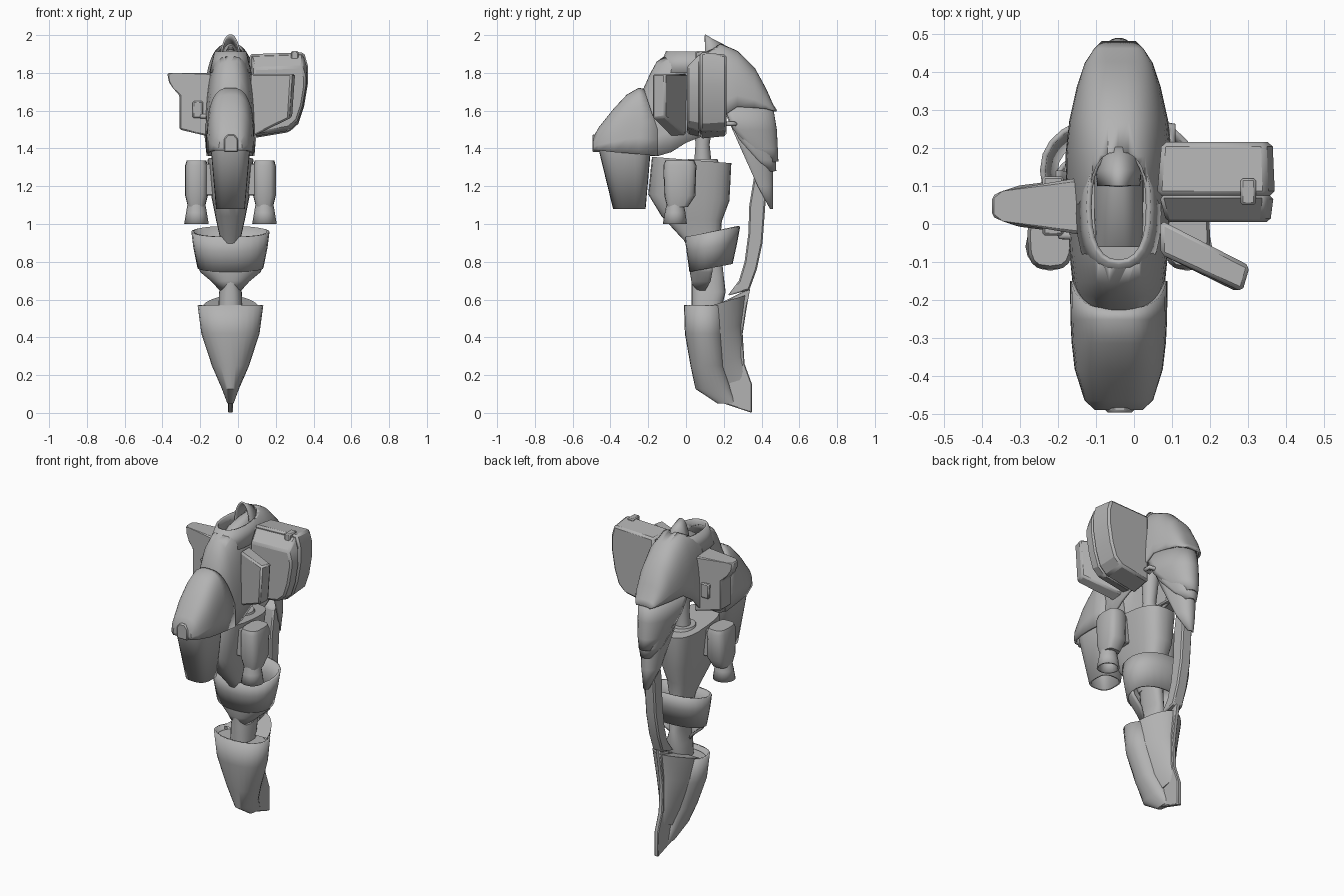
import bpy, bmesh
from math import sin, cos, pi, radians
from mathutils import Vector

cube = bpy.data.objects.get("Cube")
if cube:
    bpy.data.objects.remove(cube, do_unlink=True)

CX = -0.04  # centre plane of the body

grey = bpy.data.materials.new("plain grey")
grey.use_nodes = True
grey.diffuse_color = (0.45, 0.45, 0.45, 1)
grey.node_tree.nodes["Principled BSDF"].inputs["Base Color"].default_value = (0.45, 0.45, 0.45, 1)


def finish(name, bm, thick=0, bevel=0, angle=35):
    bmesh.ops.recalc_face_normals(bm, faces=bm.faces)
    mesh = bpy.data.meshes.new(name)
    bm.to_mesh(mesh)
    bm.free()
    obj = bpy.data.objects.new(name, mesh)
    bpy.context.collection.objects.link(obj)
    mesh.materials.append(grey)
    bpy.ops.object.select_all(action='DESELECT')
    obj.select_set(True)
    bpy.context.view_layer.objects.active = obj
    bpy.ops.object.shade_smooth_by_angle(angle=radians(angle))
    if thick:
        mod = obj.modifiers.new("Shell", 'SOLIDIFY')
        mod.thickness, mod.offset = thick, 0
    if bevel:
        mod = obj.modifiers.new("Edges", 'BEVEL')
        mod.width, mod.segments = bevel, 1
    return obj


def loft(name, sections, axis='z', arch=False, cx=CX, power=2.4, n=24,
         caps=(True, True), thick=0, tilt=0):
    """Skin superellipse sections (position, half width, low, high) along y or z."""
    bm = bmesh.new()
    rings = []
    for pos, hw, low, high in sections:
        ring = []
        for i in range(n + 1 if arch else n):
            t = pi * i / n * (1 if arch else 2)
            c, s = [(1 if v > 0 else -1) * abs(v) ** (2 / power) for v in (cos(t), sin(t))]
            w = low + (high - low) * (s if arch else (s + 1) / 2)
            co = (cx + hw * c, w, pos) if axis == 'z' else (cx + hw * c, pos, w)
            vert = bm.verts.new(co)
            vert.co.z += tilt * (vert.co.y - 0.14)
            ring.append(vert)
        rings.append(ring)
    for a, b in zip(rings, rings[1:]):
        for i in range(n):
            j = (i + 1) % len(a)
            bm.faces.new((a[i], a[j], b[j], b[i]))
    for ring, cap in zip((rings[0], rings[-1]), caps):
        if cap:
            bm.faces.new(ring)
    return finish(name, bm, thick)


def prism(name, outline, axis, a, b, bevel=0.006, scale=(1, 1)):
    """Extrude a 2D outline along an axis; scale sets the size of each end."""
    bm = bmesh.new()
    mid = sum((Vector(p) for p in outline), Vector((0, 0))) / len(outline)
    ends = []
    for pos, s in zip((a, b), scale):
        ring = []
        for p in outline:
            u, v = mid + (Vector(p) - mid) * s
            ring.append(bm.verts.new({'x': (pos, u, v), 'y': (u, pos, v), 'z': (u, v, pos)}[axis]))
        ends.append(ring)
        bm.faces.new(ring)
    for i in range(len(outline)):
        j = (i + 1) % len(outline)
        bm.faces.new((ends[0][i], ends[0][j], ends[1][j], ends[1][i]))
    return finish(name, bm, bevel=bevel, angle=25)


def box(name, x0, x1, y0, y1, z0, z1, bevel=0.006):
    return prism(name, [(x0, y0), (x1, y0), (x1, y1), (x0, y1)], 'z', z0, z1, bevel)


def pipe(name, points, radius):
    curve = bpy.data.curves.new(name, 'CURVE')
    curve.dimensions, curve.bevel_depth, curve.use_fill_caps = '3D', radius, True
    spline = curve.splines.new('POLY')
    spline.points.add(len(points) - 1)
    for p, co in zip(spline.points, points):
        p.co = (*co, 1)
    curve.materials.append(grey)
    obj = bpy.data.objects.new(name, curve)
    bpy.context.collection.objects.link(obj)


# Nose shell, its back edge bowed forward at the crown
nose = loft("nose_shell", [(-.483, .06, 1.39, 1.46), (-.46, .085, 1.39, 1.505), (-.38, .11, 1.38, 1.605),
                           (-.31, .118, 1.375, 1.68), (-.25, .121, 1.37, 1.715), (-.15, .122, 1.36, 1.71)],
            'y', arch=True, caps=(True, False), thick=.012, power=2.9)
for v in nose.data.vertices:
    if v.co.y > -.2:
        v.co.y -= .075 * max(0, (v.co.z - 1.5) / .215)
prism("nose_tip", [(-.075, 1.38), (0, 1.38), (0, 1.45), (-.02, 1.475), (-.055, 1.475), (-.075, 1.45)],
      'y', -.495, -.42)
loft("nose_skirt", [(1.08, .07, -.38, -.22), (1.4, .1, -.46, -.19)], power=3,
     caps=(False, True), thick=.012)

# Main upper shell with the cockpit opening cut through it
hull = loft("upper_shell", [(-.23, .09, 1.39, 1.69), (-.185, .105, 1.36, 1.79), (-.15, .115, 1.36, 1.855),
                            (-.08, .122, 1.38, 1.905), (0, .126, 1.43, 1.93),
                            (.1, .131, 1.47, 1.94), (.18, .133, 1.56, 1.95),
                            (.27, .123, 1.62, 1.91), (.36, .103, 1.615, 1.82), (.42, .083, 1.61, 1.71),
                            (.455, .06, 1.6, 1.63), (.475, .04, 1.595, 1.6)],
            'y', arch=True, caps=(True, False), thick=.014, power=2.6)
cutter = loft("cockpit_cutter", [(1.76, .078, -.105, .19), (2.1, .078, -.105, .19)])
cutter.hide_render = True
cut = hull.modifiers.new("Cockpit", 'BOOLEAN')
cut.operation, cut.object, cut.solver = 'DIFFERENCE', cutter, 'EXACT'
bpy.ops.object.select_all(action='DESELECT')
hull.select_set(True)
bpy.context.view_layer.objects.active = hull
for mod in list(hull.modifiers):
    bpy.ops.object.modifier_apply(modifier=mod.name)
bpy.data.objects.remove(cutter, do_unlink=True)

# Cockpit interior: rim, tub, canopy and pointed hood
loft("cockpit_rim", [(1.8, .105, -.145, .2), (1.912, .078, -.1, .19)],
     caps=(False, False), thick=.014)
loft("cockpit_tub", [(1.7, .1, -.13, .2), (1.79, .098, -.13, .21)])
loft("canopy", [(-.06, .062, 1.76, 1.84), (.02, .065, 1.76, 1.895), (.12, .065, 1.76, 1.915),
                (.2, .045, 1.76, 1.925)], 'y', arch=True)
loft("canopy_hood", [(.1, .052, 1.84, 2.0), (.14, .055, 1.86, 1.975), (.2, .035, 1.86, 1.945)],
     'y', arch=True, power=2, thick=.01, caps=(False, False))

# Layered plates down the back
plates = [("back_plate_outer", [(1.62, .118, .2, .455), (1.5, .1, .25, .475), (1.4, .075, .35, .48),
                                (1.33, .04, .43, .483)]),
          ("back_plate_middle", [(1.6, .105, .205, .44), (1.45, .088, .28, .465), (1.34, .065, .38, .47),
                                 (1.28, .03, .44, .472)]),
          ("back_plate_inner", [(1.58, .09, .21, .43), (1.4, .075, .29, .455), (1.2, .05, .38, .455),
                                (1.08, .012, .445, .455)])]
for name, secs in plates:
    loft(name, secs, arch=True, caps=(False, False), thick=.012, power=2.1)

# Left shoulder: pod with a sloped front panel, and a slanted shield
pod = [(.06, 1.9), (.35, 1.91), (.37, 1.84), (.37, 1.74), (.35, 1.62), (.32, 1.53), (.27, 1.485), (.06, 1.45)]
prism("shoulder_pod_rear", pod, 'y', .075, .215, .012, (1, .94))
panel = prism("shoulder_pod_front", pod, 'y', .005, .075, .01, (.88, .97))
for v in panel.data.vertices:
    if v.co.y < .03 and v.co.z > 1.8:
        v.co.z -= .05
box("pod_latch", .28, .32, .05, .12, 1.85, 1.915)
shield = [(.07, .01), (.305, -.11), (.285, -.178), (.07, -.08)]
s_obj = prism("shoulder_shield", shield, 'z', 1.46, 1.795, .01)
for v in s_obj.data.vertices:
    if v.co.z < 1.6:
        reach = max(0, v.co.x - .07)
        v.co.z += reach * .45
        v.co.x -= reach * .07

# Right shoulder wing, thinner towards its tip, with a small fitting
wing = prism("shoulder_wing", [(-.375, 1.8), (-.345, 1.8), (-.14, 1.8), (-.14, 1.46), (-.31, 1.5),
                               (-.31, 1.68), (-.345, 1.72), (-.365, 1.75)], 'y', -.5, .5, .008)
for v in wing.data.vertices:
    half = .075 + (v.co.x + .14) * .13 - (.02 if v.co.x < -.36 else 0)
    v.co.y = .047 + v.co.y * 2 * half
box("wing_fitting", -.24, -.185, -.03, .125, 1.56, 1.65)
pipe("wing_pipe", [(-.14, -.03, 1.57), (-.19, -.03, 1.57), (-.2, .0, 1.57)], .012)
pipe("rear_hook", [(.06, .21, 1.53), (.1, .22, 1.53), (.1, .255, 1.53), (.06, .26, 1.53)], .012)

# Waist post and hip body
loft("waist_post", [(1.28, .05, .04, .14), (1.42, .038, .05, .125), (1.6, .05, .04, .15)], power=2)
loft("waist_ring", [(1.31, .085, -.0, .18), (1.345, .07, .01, .165)], power=2)
loft("hip_body", [(1.33, .122, -.18, .24), (1.13, .1, -.2, .23), (1.02, .078, -.13, .19),
                  (.9, .05, -.01, .18), (.84, .045, .02, .18)], power=2.8, tilt=-.08)

# Thrusters on both sides of the hip
for side, label in ((1, "left"), (-1, "right")):
    x = CX + side * .18
    loft(label + "_thruster", [(1.335, .052, -.11, .045), (1.31, .06, -.12, .055), (1.15, .06, -.115, .05),
                               (1.09, .045, -.1, .01)], cx=x, power=3.2, n=16)
    loft(label + "_nozzle", [(1.1, .044, -.1, -.015), (1.06, .05, -.107, -.008), (1.0, .06, -.118, .0)],
         cx=x, power=2, n=16, caps=(True, False), thick=.01)
    inner, outer = sorted((CX + side * .08, CX + side * .15))
    box(label + "_thruster_mount", inner, outer, -.09, .03, 1.15, 1.32)

# Knee collar with a front tongue, inner limb and shin
loft("knee_collar", [(.96, .2, .0, .28), (.88, .19, .01, .265), (.77, .168, .025, .24)],
     caps=(False, False), thick=.014, tilt=.2, power=2.2)
loft("knee_tongue", [(.79, .168, .14, .025), (.75, .155, .14, .027), (.7, .095, .13, .035),
                     (.65, .05, .1, .05)], arch=True, caps=(False, False), thick=.014, power=2.2)
loft("inner_limb", [(.9, .05, .02, .18), (.72, .035, .03, .2), (.64, .06, .03, .21), (.52, .065, .03, .18)])
loft("shin_cup", [(.57, .168, -.005, .2), (.42, .148, 0, .2), (.25, .092, .03, .2), (.13, .04, .055, .23),
                  (.055, .013, .17, .26)], caps=(False, True), thick=.012, power=2.2)
loft("shin_floor", [(.5, .145, .01, .185), (.545, .15, .01, .185)], power=2.2)

# Heel fairing blending into a thin fin, and the spar up to the back plates
loft("heel_fairing", [(.57, .145, .13, .315), (.42, .12, .13, .295), (.25, .065, .14, .3), (.13, .025, .16, .33)],
     arch=True, power=1.6, tilt=.3)
prism("heel_fin", [(.12, .57), (.2, .59), (.34, .66), (.32, .55), (.3, .42), (.31, .26), (.35, .15), (.35, 0),
                   (.2, .05), (.08, .13)], 'x', CX - .014, CX + .014, .005)
prism("back_spar", [(.44, 1.3), (.42, 1.1), (.405, .9), (.375, .76), (.335, .65), (.22, .62), (.28, .7),
                    (.31, .8), (.33, .95), (.335, 1.1), (.36, 1.25)], 'x', CX - .035, CX + .035, .008)
